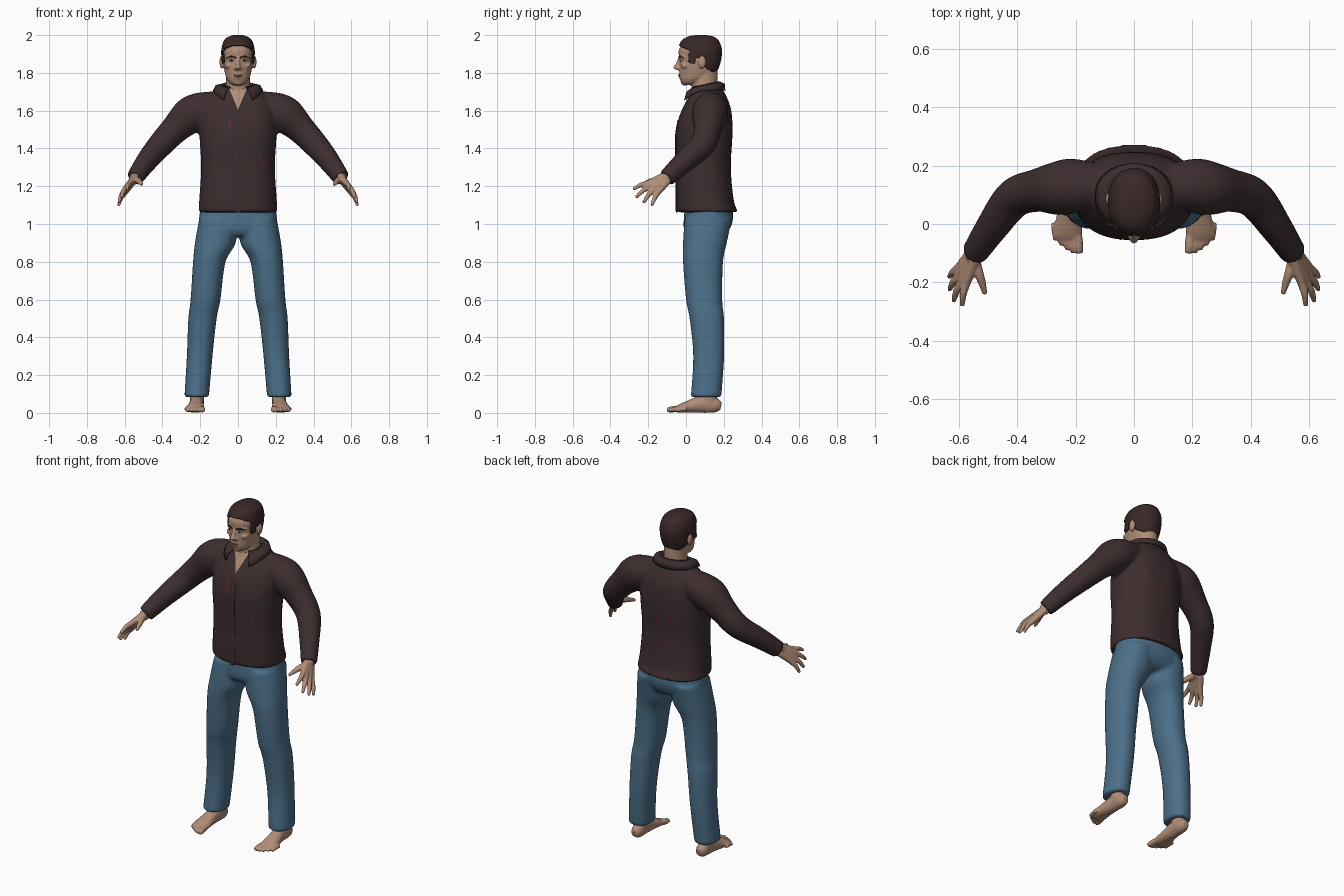
import bpy, bmesh, random
from math import sin, cos, pi, radians
from mathutils import Vector, Matrix
from mathutils.bvhtree import BVHTree

cube = bpy.data.objects.get("Cube")
if cube:
    bpy.data.objects.remove(cube, do_unlink=True)


def material(name, r, g, b):
    m = bpy.data.materials.new(name)
    m.use_nodes = True
    m.diffuse_color = (r, g, b, 1)
    for node in m.node_tree.nodes:
        if node.type == 'BSDF_PRINCIPLED':
            node.inputs["Base Color"].default_value = (r, g, b, 1)
            node.inputs["Roughness"].default_value = 0.8
    return m


SKIN = material("skin", .44, .27, .185)
SHIRT = material("dark_brown_cloth", .047, .027, .028)
HAIR = material("dark_hair", .04, .022, .02)
DENIM = material("blue_denim", .072, .16, .25)
RED = material("red_thread", .16, .02, .035)
LIP = material("lip", .3, .14, .11)
WHITE = material("eye_white", .55, .5, .45)
DARK = material("iris", .02, .012, .01)


def spline(points, k):
    """Catmull-Rom through rows of numbers, k steps per span."""
    rows = [Vector(p) for p in points]
    out = []
    for i in range(len(rows) - 1):
        a, b, c, d = rows[max(i - 1, 0)], rows[i], rows[i + 1], rows[min(i + 2, len(rows) - 1)]
        for j in range(k):
            t = j / k
            out.append(b + (c - a) * (t / 2) + (a * 2 - b * 5 + c * 4 - d) * (t * t / 2)
                       + (b * 3 - a - c * 3 + d) * (t ** 3 / 2))
    return out + [rows[-1]]


def tube(bm, points, side=1, flat=False, n=24, k=5, power=2.0):
    """Loft through (x, y, z, radius, radius); flat keeps the rings level."""
    rows = spline(points, k)
    rings = []
    for i, p in enumerate(rows):
        u, v = Vector((1, 0, 0)), Vector((0, 1, 0))
        if not flat:
            t = Vector((rows[min(i + 1, len(rows) - 1)] - rows[max(i - 1, 0)])[:3]).normalized()
            u = Vector((0, 0, 1)).cross(t).normalized()
            v = t.cross(u)
        ring = []
        for j in range(n):
            c, s = cos(2 * pi * j / n), sin(2 * pi * j / n)
            e = (abs(c) ** power + abs(s) ** power) ** (-1 / power)
            q = Vector(p[:3]) + u * (c * e * p[3]) + v * (s * e * p[4])
            ring.append(bm.verts.new((q.x * side, q.y, q.z)))
        rings.append(ring)
    for a, b in zip(rings, rings[1:]):
        for j in range(n):
            bm.faces.new((a[j], a[(j + 1) % n], b[(j + 1) % n], b[j]))
    bm.faces.new(rings[0][::-1])
    bm.faces.new(rings[-1])


def ball(bm, centre, size):
    bmesh.ops.create_uvsphere(bm, u_segments=20, v_segments=12, radius=1,
                              matrix=Matrix.Translation(centre) @ Matrix.Diagonal((*size, 1)))


def finish(name, bm, *mats, recalc=True):
    if recalc:
        bmesh.ops.recalc_face_normals(bm, faces=bm.faces)
    mesh = bpy.data.meshes.new(name)
    bm.to_mesh(mesh)
    bm.free()
    for m in mats:
        mesh.materials.append(m)
    for p in mesh.polygons:
        p.use_smooth = True
    obj = bpy.data.objects.new(name, mesh)
    bpy.context.scene.collection.objects.link(obj)
    return obj


def fuse(name, bm, voxel, rounds, *mats):
    """Merge overlapping parts into one smooth skin."""
    obj = finish(name, bm)
    rem = obj.modifiers.new("merge", 'REMESH')
    rem.mode = 'VOXEL'
    rem.voxel_size = voxel
    smo = obj.modifiers.new("soften", 'SMOOTH')
    smo.factor = 0.5
    smo.iterations = rounds
    dg = bpy.context.evaluated_depsgraph_get()
    mesh = bpy.data.meshes.new_from_object(obj.evaluated_get(dg))
    obj.modifiers.clear()
    obj.data = mesh
    mesh.materials.clear()
    for m in mats:
        mesh.materials.append(m)
    for p in mesh.polygons:
        p.use_smooth = True
        p.material_index = 0
    return obj


# Shirt: torso and sleeves merged, open neck coloured as skin
TORSO = [(0, .113, 1.062, .21, .163), (0, .1, 1.13, .205, .152), (0, .093, 1.3, .195, .144),
         (0, .095, 1.45, .203, .15), (0, .102, 1.55, .205, .143), (0, .11, 1.62, .19, .125),
         (0, .115, 1.68, .15, .097), (0, .112, 1.715, .11, .078), (0, .11, 1.73, .07, .06)]
SLEEVE = [(.08, .125, 1.635, .07, .07), (.2, .13, 1.605, .093, .092), (.26, .122, 1.57, .092, .097),
          (.33, .115, 1.505, .074, .078), (.41, .088, 1.42, .068, .068), (.485, -.01, 1.33, .056, .058),
          (.547, -.103, 1.243, .045, .047)]
bm = bmesh.new()
tube(bm, TORSO, flat=True, n=48, power=2.35)
for s in (1, -1):
    tube(bm, SLEEVE, s)
shirt = fuse("shirt", bm, .01, 5, SHIRT, SKIN)
bm = bmesh.new()
bm.from_mesh(shirt.data)
for s in (1, -1):
    bmesh.ops.bisect_plane(bm, geom=bm.verts[:] + bm.edges[:] + bm.faces[:],
                           plane_co=(0, 0, 1.605), plane_no=(s, 0, -.42))
bm.normal_update()
for f in bm.faces:
    c = f.calc_center_median()
    if abs(c.x) < (c.z - 1.605) * .42 and c.y < .09 and f.normal.y < 0:
        f.material_index = 1
    f.smooth = True
bm.to_mesh(shirt.data)
tree = BVHTree.FromBMesh(bm)
bm.free()

# Front button band
bm = bmesh.new()
tube(bm, [(0, y - ry, z, .014, .004) for _, y, z, _, ry in TORSO[:5]], flat=True, n=12)
finish("button_band", bm, SHIRT)

# Red threads lying on the cloth
random.seed(4)
bm = bmesh.new()
for i in range(26):
    d = 1 if i < 18 else -1
    x = random.uniform(-.12, .13) if d > 0 else random.choice((-.03, .12)) + random.uniform(-.02, .03)
    z, h = random.uniform(1.25, 1.52), random.uniform(.03, .1)
    pairs = []
    for j in range(5):
        hits = [tree.ray_cast(Vector((x + w, d, z + h * j / 4)), Vector((0, -d, 0)))[0] for w in (0, .003)]
        if all(hits):
            pairs.append([bm.verts.new(p + Vector((0, d * .002, 0))) for p in hits])
    for a, b in zip(pairs, pairs[1:]):
        bm.faces.new((a[0], b[0], b[1], a[1]) if d > 0 else (a[0], a[1], b[1], b[0]))
finish("red_threads", bm, RED, recalc=False)

# Folded collar, open at the throat
bm = bmesh.new()
rows = []
for i in range(41):
    a = radians(-148 + 296 * i / 40)
    s, c = sin(a), cos(a)
    f = max(0, -c)
    top = Vector((.08 * s, .105 + .075 * c, 1.738 + .015 * c))
    low = Vector((.13 * s + .014 * s * f, .105 + .1 * c - .033 * f, 1.706 - .07 * f * f))
    mid = (top + low) / 2 + Vector((.012 * s, .012 * c, .01))
    foot = Vector((.075 * s, .105 + .07 * c, 1.69))
    rows.append([bm.verts.new(p) for p in (foot, top, mid, low)])
for a, b in zip(rows, rows[1:]):
    for j in range(3):
        bm.faces.new((a[j], a[j + 1], b[j + 1], b[j]))
collar = finish("collar", bm, SHIRT)
sol = collar.modifiers.new("thickness", 'SOLIDIFY')
sol.thickness = .006
sol.offset = 0

# Jeans: seat and two legs
bm = bmesh.new()
tube(bm, [(0, .12, 1.1, .195, .125), (0, .118, 1.02, .207, .13), (0, .108, .965, .195, .118),
          (0, .1, .935, .15, .09)], flat=True, n=40, power=2.3)
for s in (1, -1):
    tube(bm, [(.105, .118, 1.03, .1, .125), (.12, .1, .9, .108, .116), (.152, .09, .8, .086, .106),
              (.172, .096, .6, .079, .096), (.188, .11, .5, .075, .091), (.203, .12, .3, .068, .082),
              (.219, .106, .083, .065, .081)], s, flat=True, n=32, power=2.2)
fuse("jeans", bm, .01, 5, DENIM)

# Hands and bare feet
KNUCKLES = [(.573, -.2, 1.217), (.588, -.195, 1.197), (.598, -.175, 1.178), (.6, -.15, 1.165)]
TIPS = [(.587, -.28, 1.183), (.617, -.265, 1.14), (.631, -.225, 1.112), (.632, -.182, 1.097)]
for s, label in ((1, "left"), (-1, "right")):
    bm = bmesh.new()
    wrist, centre = Vector((.55, -.11, 1.24)), Vector((.59, -.18, 1.19))
    tube(bm, [(.53, -.075, 1.265, .03, .03), (.553, -.118, 1.234, .028, .03)], s)
    for k, t in zip(KNUCKLES, TIPS):
        k, t = Vector(k), Vector(t)
        root = wrist + (k - centre) * .45
        bend = k.lerp(t, .5) + Vector((.004, 0, .006))
        tube(bm, [(*root, .02, .02), (*k, .0155, .0155), (*bend, .0125, .0125), (*t, .008, .008)], s, n=14)
    tube(bm, [(.548, -.115, 1.237, .02, .02), (.532, -.165, 1.232, .017, .017),
              (.52, -.2, 1.222, .0135, .0135), (.509, -.24, 1.208, .008, .008)], s, n=14)
    fuse(label + "_hand", bm, .0045, 3, SKIN)

    bm = bmesh.new()
    tube(bm, [(.215, .185, .034, .02, .022), (.216, .155, .04, .034, .039), (.218, .09, .047, .036, .047),
              (.222, .03, .036, .042, .036), (.226, -.03, .023, .05, .023), (.228, -.055, .016, .048, .014)], s)
    tube(bm, [(.217, .125, .04, .036, .042), (.219, .115, .14, .04, .045)], s, flat=True)
    for i, y in enumerate((-.1, -.098, -.088, -.073, -.055)):
        x, r = .189 + .02 * i, .0165 if i == 0 else .0115
        tube(bm, [(x + .004, y + .06, .022, r, r), (x, y + .02, .018, r, r), (x - .002, y, r * .9, r * .8, r * .7)], s, n=14)
    fuse(label + "_foot", bm, .0055, 3, SKIN)

# Head with neck, nose, brow, chin and ears
SKULL = [(0, .012, 1.735, .02, .022), (0, .02, 1.745, .042, .042), (0, .04, 1.77, .06, .072),
         (0, .058, 1.8, .069, .093), (0, .067, 1.84, .077, .103), (0, .072, 1.88, .08, .108),
         (0, .072, 1.92, .08, .11), (0, .075, 1.96, .067, .091), (0, .078, 1.982, .042, .06),
         (0, .08, 1.99, .015, .02)]
bm = bmesh.new()
tube(bm, SKULL, flat=True, n=48, power=2.2)
tube(bm, [(0, .09, 1.65, .07, .06), (0, .097, 1.72, .064, .068), (0, .1, 1.82, .062, .068)], flat=True)
tube(bm, [(0, -.03, 1.882, .009, .01), (0, -.041, 1.85, .011, .013), (0, -.053, 1.828, .014, .0145),
          (0, -.037, 1.815, .013, .012)], flat=True)
ball(bm, (0, -.02, 1.785), (.032, .018, .026))
ball(bm, (0, -.006, 1.752), (.028, .022, .019))
for s in (1, -1):
    ball(bm, (s * .013, -.04, 1.824), (.009, .012, .009))
    ball(bm, (s * .086, .085, 1.857), (.012, .021, .034))
    ball(bm, (s * .046, -.002, 1.838), (.024, .024, .018))
    tube(bm, [(.005, -.03, 1.882, .009, .009), (.035, -.024, 1.886, .009, .009), (.06, -.003, 1.88, .008, .008)], s)
fuse("head", bm, .0048, 3, SKIN)

# Eyes, eyebrows and lips
for s, label in ((1, "left"), (-1, "right")):
    for part, centre, size, m in (("eye", (s * .033, -.024, 1.866), (.014, .01, .006), WHITE),
                                  ("iris", (s * .033, -.0305, 1.867), (.0055, .005, .0055), DARK)):
        bm = bmesh.new()
        ball(bm, centre, size)
        finish(label + "_" + part, bm, m)
    bm = bmesh.new()
    tube(bm, [(.011, -.038, 1.88, .003, .004), (.035, -.032, 1.887, .004, .005), (.06, -.011, 1.881, .002, .003)], s, n=10)
    finish(label + "_eyebrow", bm, HAIR)
bm = bmesh.new()
ball(bm, (0, -.032, 1.789), (.023, .01, .004))
ball(bm, (0, -.031, 1.781), (.02, .01, .005))
finish("lips", bm, LIP)


# Short hair: outer shell of the skull trimmed along the hairline
def in_hair(p):
    if p.y < .015:
        return p.z > 1.945 - (p.y + .035) * .5
    if p.y < .05:
        return p.z > 1.85
    if p.y < .105:
        return p.z > 1.88
    return p.z > 1.83 - (p.y - .105) * .7


bm = bmesh.new()
tube(bm, [(x, y, z + max(0, min(.01, (z - 1.9) * .2)), rx + .008, ry + .008) for x, y, z, rx, ry in SKULL],
     flat=True, n=96, k=9, power=2.2)
bmesh.ops.recalc_face_normals(bm, faces=bm.faces)
bmesh.ops.delete(bm, geom=[f for f in bm.faces if not in_hair(f.calc_center_median())], context='FACES')
hair = finish("hair", bm, HAIR, recalc=False)
sol = hair.modifiers.new("thickness", 'SOLIDIFY')
sol.thickness = .009
sol.offset = -1
